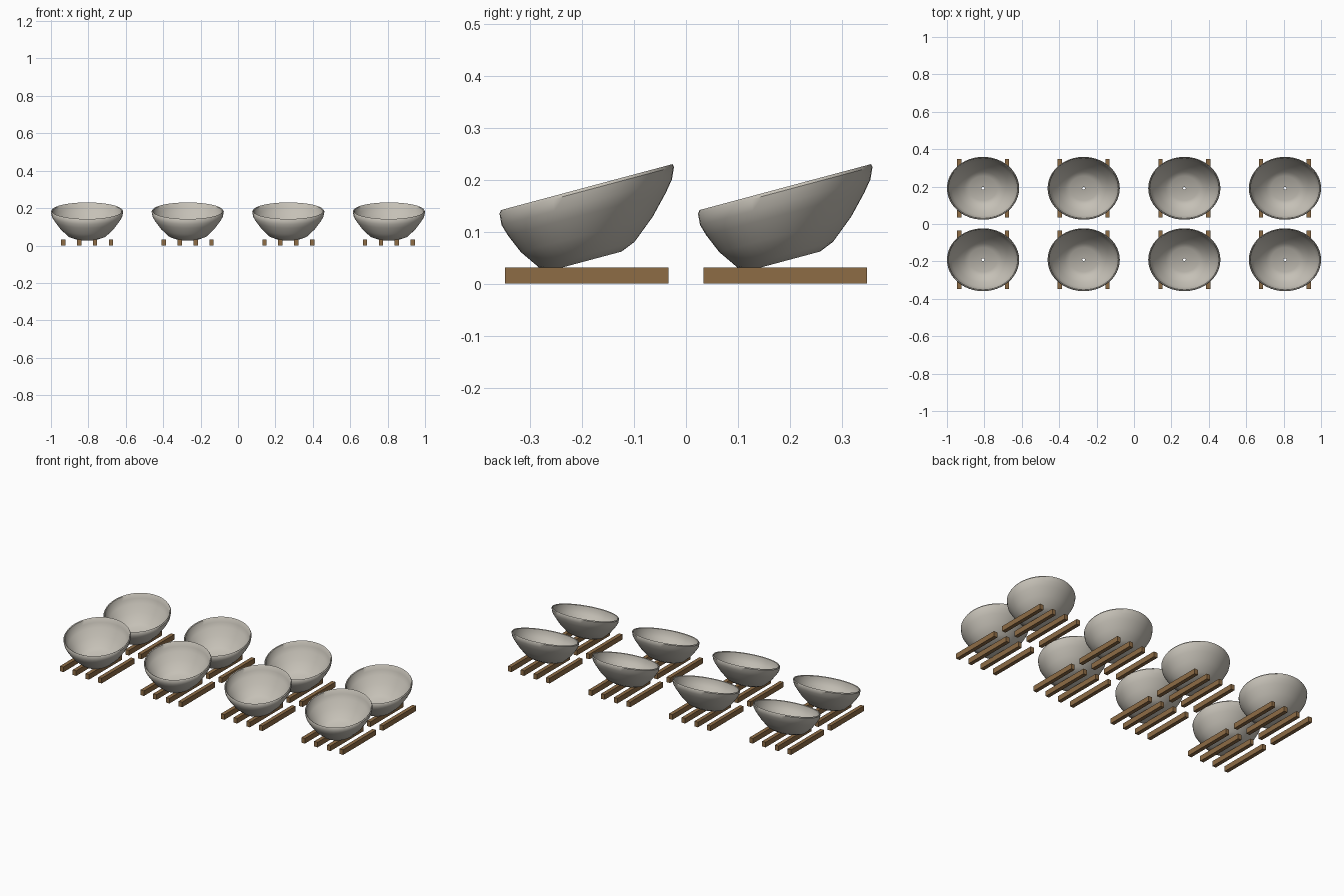
import bpy, bmesh, math
from mathutils import Matrix

default = bpy.data.objects.get("Cube")
if default:
    bpy.data.objects.remove(default, do_unlink=True)


def material(name, colour):
    mat = bpy.data.materials.new(name)
    mat.use_nodes = True
    mat.diffuse_color = colour
    mat.node_tree.nodes["Principled BSDF"].inputs["Base Color"].default_value = colour
    return mat


def add_object(name, mesh, location):
    obj = bpy.data.objects.new(name, mesh)
    obj.location = location
    bpy.context.collection.objects.link(obj)
    return obj


def bowl_mesh(mat, segments=48):
    # Closed wall profile (radius, height): drain hole, outside, lip, inside
    profile = [(.007, .044), (.067, .044), (.092, .056), (.127, .095),
               (.152, .134), (.164, .157), (.168, .180), (.165, .186),
               (.161, .183), (.157, .159), (.145, .137), (.121, .100),
               (.088, .063), (.065, .052), (.007, .052)]
    bm = bmesh.new()
    rings = []
    for radius, height in profile:
        ring = []
        for i in range(segments):
            a = math.tau * i / segments
            ring.append(bm.verts.new((radius * math.cos(a), radius * math.sin(a), height)))
        rings.append(ring)
    for lower, upper in zip(rings, rings[1:] + rings[:1]):
        for i in range(segments):
            j = (i + 1) % segments
            bm.faces.new((lower[i], lower[j], upper[j], upper[i]))
    # Widen into an oval and slant the bowl so its back stands higher
    slant = Matrix.Diagonal((1.149, 1, 1, 1))
    slant[2][1] = math.tan(math.radians(15))
    bm.transform(slant)
    bmesh.ops.recalc_face_normals(bm, faces=bm.faces)
    mesh = bpy.data.meshes.new("bowl")
    bm.to_mesh(mesh)
    bm.free()
    mesh.materials.append(mat)
    mesh.shade_smooth()
    mesh.set_sharp_from_angle(angle=math.radians(40))
    return mesh


def slat_mesh(mat):
    bm = bmesh.new()
    bmesh.ops.create_cube(bm, size=1)
    bm.transform(Matrix.Diagonal((.023, .314, .031, 1)))
    mesh = bpy.data.meshes.new("slat")
    bm.to_mesh(mesh)
    bm.free()
    mesh.materials.append(mat)
    return mesh


bowl = bowl_mesh(material("warm_grey_ceramic", (.56, .53, .47, 1)))
slat = slat_mesh(material("brown_wood", (.27, .15, .06, 1)))

# Two rows of four bowls, each on four wooden slats
for row, y in (("front", -.191), ("back", .191)):
    for column in range(4):
        x = (column - 1.5) * .538
        add_object(f"{row}_bowl_{column + 1}", bowl, (x, y, 0))
        for k in range(4):
            add_object(f"{row}_slat_{column + 1}_{k + 1}", slat,
                       (x + (k - 1.5) * .085, y, .0155))
